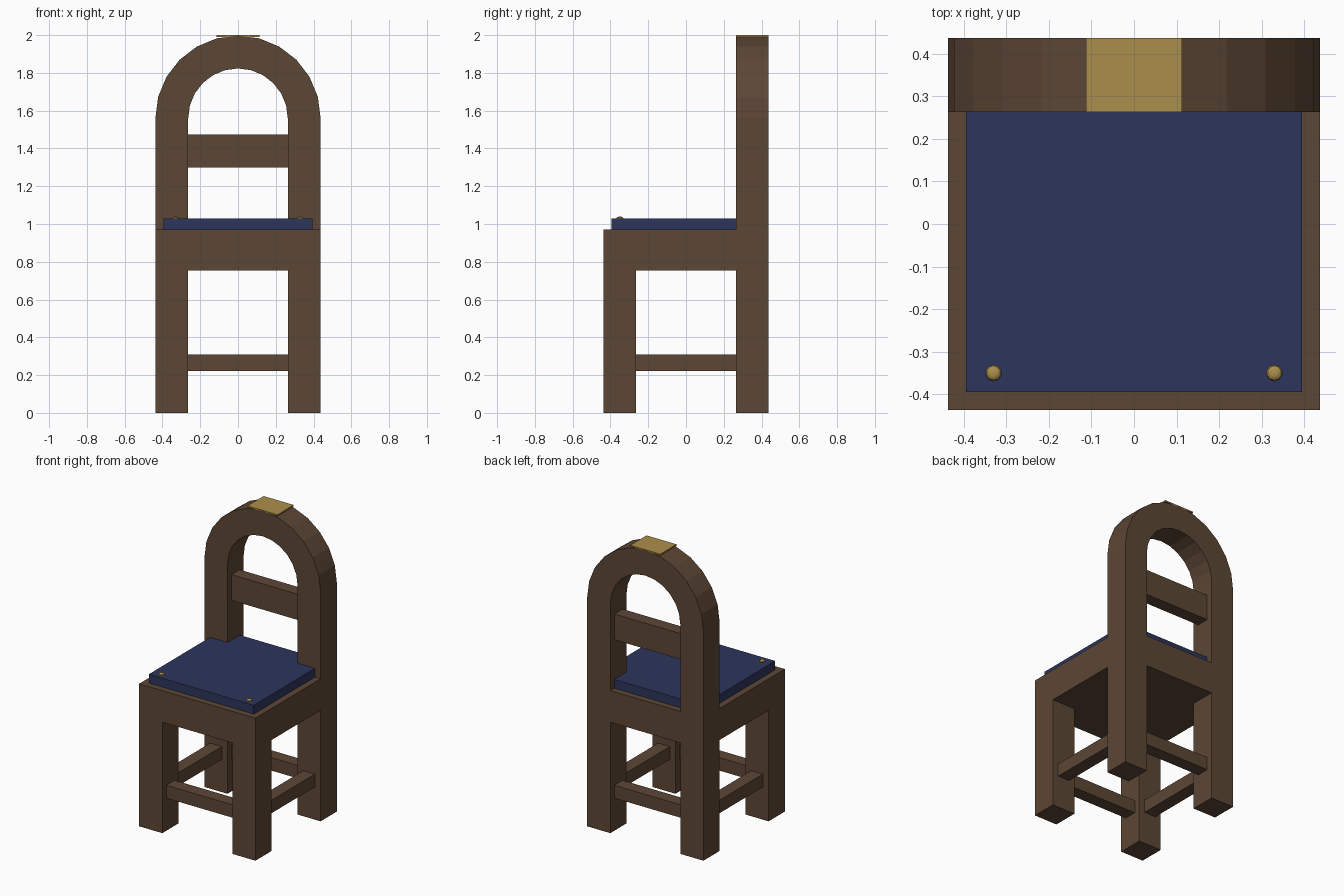
import bpy
import bmesh
import math

if "Cube" in bpy.data.objects:
    bpy.data.objects.remove(bpy.data.objects["Cube"], do_unlink=True)

HALF = 0.4375           # half width of the frame
POST = 0.174            # thickness of legs and arch
INNER = HALF - POST
MID = HALF - POST / 2   # centre line of the legs
SPRING = 1.56           # height where the arch starts


def material(name, colour):
    mat = bpy.data.materials.new(name)
    mat.use_nodes = True
    mat.diffuse_color = (*colour, 1)
    mat.node_tree.nodes["Principled BSDF"].inputs["Base Color"].default_value = (*colour, 1)
    return mat


WOOD = material("brown wood", (0.107, 0.062, 0.036))
BLUE = material("navy cushion", (0.026, 0.036, 0.107))
GOLD = material("gold", (0.413, 0.275, 0.072))


def finish(name, bm, mat):
    bmesh.ops.recalc_face_normals(bm, faces=bm.faces)
    mesh = bpy.data.meshes.new(name)
    bm.to_mesh(mesh)
    bm.free()
    mesh.materials.append(mat)
    obj = bpy.data.objects.new(name, mesh)
    bpy.context.collection.objects.link(obj)
    return obj


def box(name, low, high, mat):
    bm = bmesh.new()
    bmesh.ops.create_cube(bm, size=1)
    for v in bm.verts:
        v.co = [high[i] if v.co[i] > 0 else low[i] for i in range(3)]
    return finish(name, bm, mat)


# Back legs and arch: one bent strip, extruded in depth
def arch_line(radius, steps=12):
    arc = [(radius * math.cos(math.pi * i / steps), SPRING + radius * math.sin(math.pi * i / steps))
           for i in range(steps + 1)]
    return [(radius, 0)] + arc + [(-radius, 0)]


bm = bmesh.new()
rows = [[bm.verts.new((x, INNER, z)) for x, z in arch_line(r)] for r in (HALF, INNER)]
strip = [bm.faces.new((rows[0][i], rows[0][i + 1], rows[1][i + 1], rows[1][i]))
         for i in range(len(rows[0]) - 1)]
solid = bmesh.ops.extrude_face_region(bm, geom=strip)
bmesh.ops.translate(bm, vec=(0, POST, 0),
                    verts=[g for g in solid["geom"] if isinstance(g, bmesh.types.BMVert)])
finish("back_frame", bm, WOOD)

# Seat, cushion and backrest
box("seat", (-HALF, -HALF, 0.755), (HALF, HALF, 0.97), WOOD)
box("cushion", (-0.395, -0.395, 0.97), (0.395, 0.395, 1.03), BLUE)
box("back_slat", (-INNER, MID - 0.044, 1.30), (INNER, MID + 0.044, 1.475), WOOD)
box("crest_plate", (-0.113, INNER, 1.991), (0.113, HALF, 2.0), GOLD)

# Front legs, side stretchers and cushion studs
for side, s in (("right", -1), ("left", 1)):
    x = s * MID
    box("front_leg_" + side, (x - POST / 2, -HALF, 0), (x + POST / 2, -INNER, 0.76), WOOD)
    box("side_stretcher_" + side, (x - 0.044, -INNER, 0.222), (x + 0.044, INNER, 0.31), WOOD)
    bm = bmesh.new()
    bmesh.ops.create_uvsphere(bm, u_segments=10, v_segments=6, radius=0.019)
    bmesh.ops.scale(bm, vec=(1, 1, 0.5), verts=bm.verts)
    stud = finish("cushion_stud_" + side, bm, GOLD)
    stud.location = (s * 0.33, -0.35, 1.03)

# Front and back stretchers
for end, s in (("front", -1), ("back", 1)):
    box("stretcher_" + end, (-INNER, s * MID - 0.044, 0.222), (INNER, s * MID + 0.044, 0.31), WOOD)
